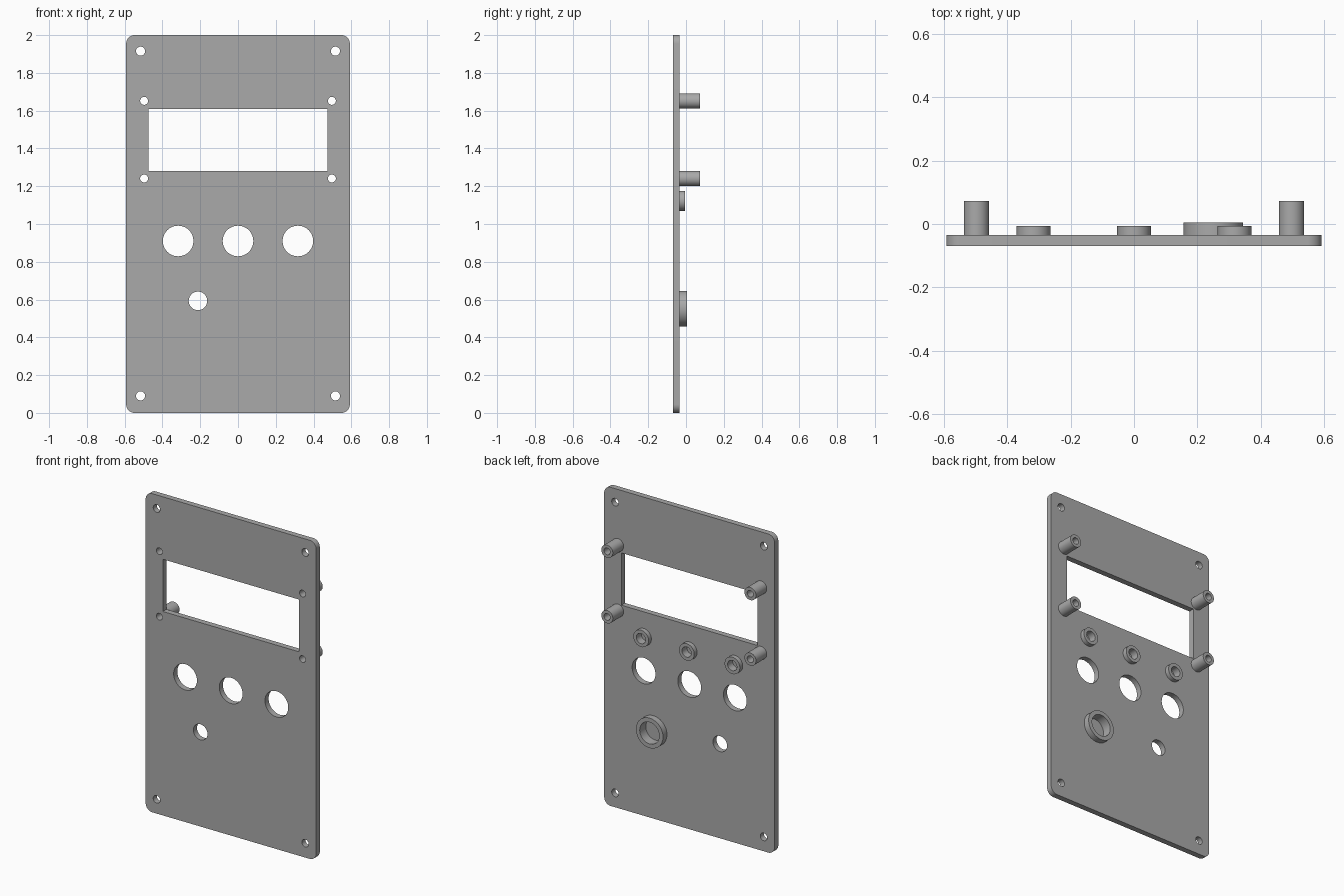
import bpy, bmesh, math
from mathutils import Matrix, Vector

if "Cube" in bpy.data.objects:
    bpy.data.objects.remove(bpy.data.objects["Cube"])

FRONT, BACK = -0.07, -0.034        # faces of the plate
HALF_W, HEIGHT, CORNER = 0.592, 2.0, 0.045

grey = bpy.data.materials.new("plain grey")
grey.use_nodes = True
colour = (0.4, 0.4, 0.4, 1)
grey.diffuse_color = colour
grey.node_tree.nodes["Principled BSDF"].inputs["Base Color"].default_value = colour


def finish(bm, name):
    bmesh.ops.recalc_face_normals(bm, faces=bm.faces)
    mesh = bpy.data.meshes.new(name)
    bm.to_mesh(mesh)
    bm.free()
    mesh.materials.append(grey)
    obj = bpy.data.objects.new(name, mesh)
    bpy.context.collection.objects.link(obj)
    return obj


def smooth(obj):
    bpy.ops.object.select_all(action='DESELECT')
    obj.select_set(True)
    bpy.context.view_layer.objects.active = obj
    bpy.ops.object.shade_smooth_by_angle(angle=math.radians(30))


def add_box(bm, x, y0, y1, z0, z1):
    place = Matrix.Translation((0, (y0 + y1) / 2, (z0 + z1) / 2))
    size = Matrix.Diagonal((2 * x, y1 - y0, z1 - z0, 1))
    return bmesh.ops.create_cube(bm, size=1, matrix=place @ size)["verts"]


def add_drill(bm, x, z, radius, y0=FRONT - 0.05, y1=BACK + 0.05):
    place = Matrix.Translation((x, (y0 + y1) / 2, z)) @ Matrix.Rotation(math.pi / 2, 4, 'X')
    bmesh.ops.create_cone(bm, cap_ends=True, segments=48, radius1=radius,
                          radius2=radius, depth=y1 - y0, matrix=place)


def tube(name, x, z, outer, inner, top):
    """Hollow boss on the back of the plate, spun from its wall section."""
    bm = bmesh.new()
    section = [(inner, BACK), (inner, top), (outer, top), (outer, BACK)]
    verts = [bm.verts.new((x + r, y, z)) for r, y in section]
    edges = [bm.edges.new(pair) for pair in zip(verts, verts[1:])]
    bmesh.ops.spin(bm, geom=verts + edges, cent=(x, 0, z), axis=(0, 1, 0),
                   angle=math.tau, steps=48, use_merge=True)
    bmesh.ops.remove_doubles(bm, verts=bm.verts, dist=1e-5)
    smooth(finish(bm, name))


# Plate with rounded corners
bm = bmesh.new()
add_box(bm, HALF_W, FRONT, BACK, 0, HEIGHT)
corners = [e for e in bm.edges if abs(e.verts[0].co.y - e.verts[1].co.y) > 0.01]
bmesh.ops.bevel(bm, geom=corners, offset=CORNER, segments=10, profile=0.5, affect='EDGES')
plate = finish(bm, "faceplate")

# Openings: display window, knob holes, screw holes and blind pockets
cut = bmesh.new()
add_box(cut, 0.473, FRONT - 0.05, BACK + 0.05, 1.28, 1.608)
add_drill(cut, -0.212, 0.593, 0.049)
for x in (-0.317, 0, 0.317):
    add_drill(cut, x, 0.91, 0.081)
    add_drill(cut, x, 1.123, 0.032, y0=-0.055)
    tube("indicator_ring", x, 1.123, 0.053, 0.032, -0.006)
for side in (-1, 1):
    for z in (0.09, 1.915):
        add_drill(cut, side * 0.516, z, 0.024)
    for z in (1.241, 1.652):
        add_drill(cut, side * 0.497, z, 0.021)
        tube("display_standoff", side * 0.497, z, 0.04, 0.021, 0.073)
add_drill(cut, 0.25, 0.552, 0.068, y0=-0.055)
tube("sounder_ring", 0.25, 0.552, 0.094, 0.068, 0.005)
cutter = finish(cut, "opening_cutter")
cutter.hide_render = True

# Cut the openings, then drop the cutter
mod = plate.modifiers.new("openings", 'BOOLEAN')
mod.operation, mod.solver, mod.object = 'DIFFERENCE', 'EXACT', cutter
bpy.ops.object.select_all(action='DESELECT')
plate.select_set(True)
bpy.context.view_layer.objects.active = plate
bpy.ops.object.modifier_apply(modifier=mod.name)
bpy.data.objects.remove(cutter)
smooth(plate)
